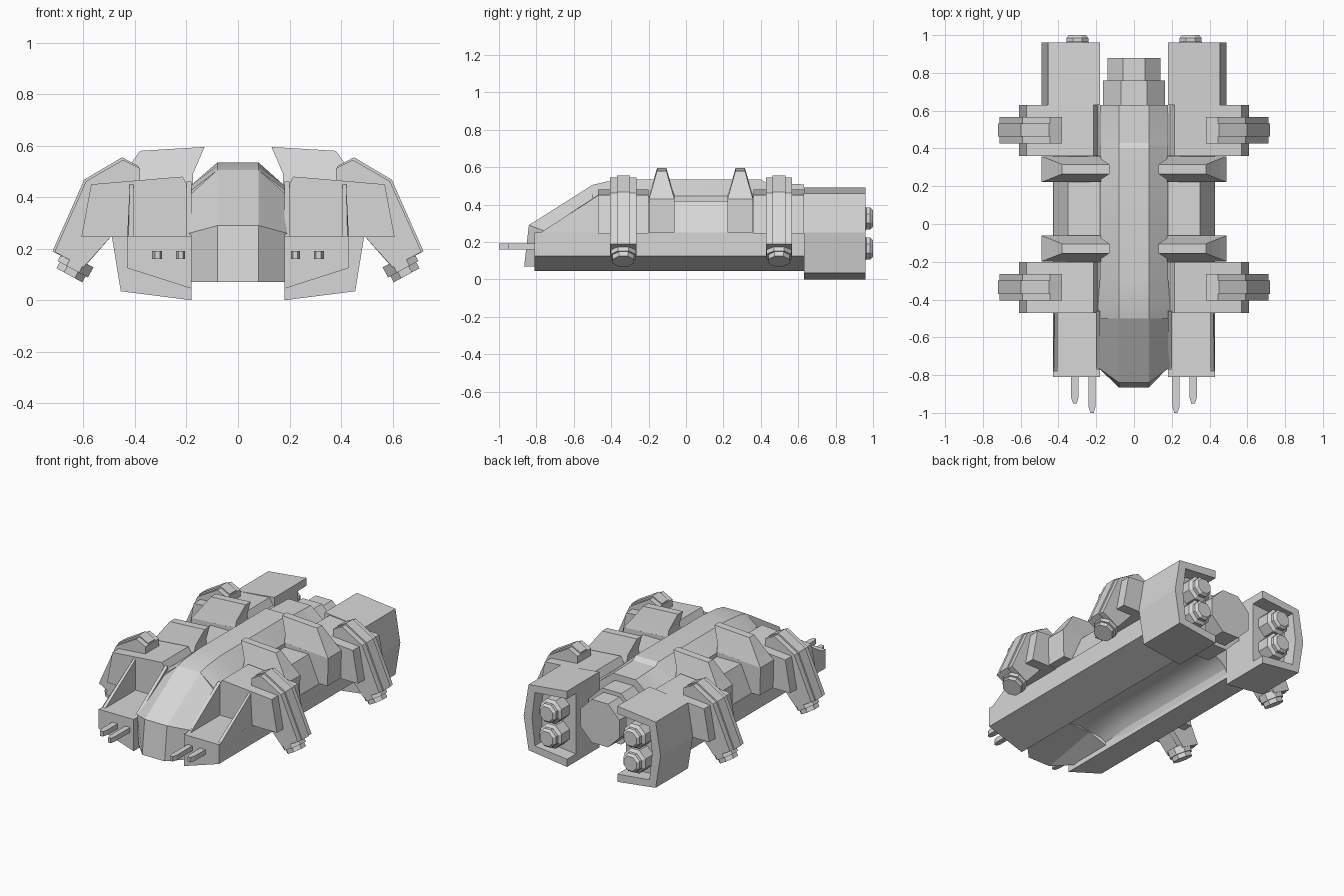
import bpy, bmesh, math
from mathutils import Vector

grey = bpy.data.materials.new("hull_grey")
grey.diffuse_color = (0.68, 0.68, 0.68, 1)


def loft(name, rings, mirror=True):
    """Skin a list of equal-length closed rings and cap both ends."""
    bm = bmesh.new()
    vs = [[bm.verts.new(p) for p in r] for r in rings]
    n = len(rings[0])
    for a, b in zip(vs, vs[1:]):
        for i in range(n):
            j = (i + 1) % n
            bm.faces.new((a[i], a[j], b[j], b[i]))
    bm.faces.new(vs[0])
    bm.faces.new(vs[-1])
    bmesh.ops.recalc_face_normals(bm, faces=bm.faces)
    me = bpy.data.meshes.new(name)
    bm.to_mesh(me)
    bm.free()
    me.materials.append(grey)
    ob = bpy.data.objects.new(name, me)
    bpy.context.collection.objects.link(ob)
    if mirror:
        ob.modifiers.new("Mirror", 'MIRROR').use_mirror_merge = False
    return ob


def prism(name, xz, y0, y1, mirror=True):
    """Extrude an x-z outline along y."""
    return loft(name, [[(x, y, z) for x, z in xz] for y in (y0, y1)], mirror)


def side_prism(name, yz, x0, x1):
    """Extrude a y-z outline along x."""
    return loft(name, [[(x, y, z) for y, z in yz] for x in (x0, x1)])


def turned(name, start, axis, steps, n=8, mirror=True):
    """Faceted turned part: steps are (distance, radius) along the axis."""
    a = Vector(axis).normalized()
    u = Vector((0, 1, 0)) if abs(a.y) < 0.9 else Vector((1, 0, 0))
    v = a.cross(u)
    rings = []
    for d, r in steps:
        r /= math.cos(math.pi / n)
        angs = [(i + 0.5) * 2 * math.pi / n for i in range(n)]
        rings.append([Vector(start) + a * d + (u * math.cos(t) + v * math.sin(t)) * r for t in angs])
    return loft(name, rings, mirror)


# central fuselage, with an arched channel underneath
def body_ring(y, top, flat, side, shoulder, low, arch):
    half = [(flat, top), (side, shoulder), (side, low)]
    pts = half + [(side * math.cos(math.pi * i / 10), low + arch * math.sin(math.pi * i / 10))
                  for i in range(1, 10)]
    pts += [(-x, z) for x, z in reversed(half)]
    return [(x, y, z) for x, z in pts]


body = loft("fuselage", [
    body_ring(-0.50, 0.505, 0.08, 0.19, 0.42, 0.07, 0.08),
    body_ring(-0.43, 0.522, 0.08, 0.19, 0.44, 0.07, 0.09),
    body_ring(-0.28, 0.535, 0.08, 0.18, 0.445, 0.07, 0.11),
    body_ring(0.40, 0.535, 0.08, 0.18, 0.445, 0.07, 0.11),
    body_ring(0.43, 0.515, 0.08, 0.18, 0.44, 0.07, 0.11),
    body_ring(0.63, 0.508, 0.08, 0.18, 0.43, 0.07, 0.11)], False)
bpy.context.view_layer.objects.active = body
body.select_set(True)
bpy.ops.object.shade_smooth_by_angle(angle=math.radians(25))
body.select_set(False)

# sloping nose: flat middle panel with swept-back cheeks
mid = [(-0.50, 0.505), (-0.84, 0.29), (-0.865, 0.07), (-0.50, 0.14)]
cheek = [(-0.47, 0.425), (-0.76, 0.26), (-0.75, 0.07), (-0.47, 0.07)]
loft("nose", [[(x, y, z) for y, z in yz]
              for x, yz in ((-0.19, cheek), (-0.08, mid), (0.08, mid), (0.19, cheek))], False)

# tail drum
turned("tail_drum", (0, 0.60, 0.30), (0, 1, 0),
       [(0, 0.165), (0.16, 0.165), (0.16, 0.14), (0.28, 0.14)], mirror=False)

# long side pods with a recessed bay at the front
prism("pod_lower", [(0.18, 0.045), (0.43, 0.125), (0.43, 0.25), (0.18, 0.25)], -0.81, 0.63)
prism("pod_upper", [(0.17, 0.25), (0.425, 0.25), (0.35, 0.42), (0.17, 0.42)], -0.25, 0.40)
side_prism("bay_inner_cheek", [(-0.78, 0.245), (-0.46, 0.46), (-0.46, 0.245)], 0.18, 0.20)
loft("bay_outer_cheek", [
    [(0.405, -0.78, 0.248), (0.43, -0.78, 0.248), (0.425, -0.775, 0.252), (0.405, -0.775, 0.252)],
    [(0.405, -0.46, 0.248), (0.43, -0.46, 0.248), (0.42, -0.46, 0.455), (0.405, -0.46, 0.455)]])

# pronged guns
for x0, x1, tip in ((0.205, 0.24, -1.0), (0.295, 0.333, -0.95)):
    xm = (x0 + x1) / 2
    loft("gun_prong", [[(a, y, 0.16), (b, y, 0.16), (b, y, 0.192), (a, y, 0.192)]
                       for y, a, b in ((-0.80, x0, x1), (tip + 0.03, x0, x1), (tip, x0 + 0.008, xm + 0.008))])

# wide collars, clamp arms and feet, front and rear
collar = [(0.16, 0.245), (0.16, 0.43), (0.19, 0.435), (0.215, 0.48), (0.57, 0.45), (0.608, 0.245)]
arm = [(0.38, 0.45), (0.38, 0.512), (0.446, 0.545), (0.59, 0.462), (0.712, 0.188), (0.60, 0.128), (0.49, 0.25)]
ridge = [(0.38, 0.45), (0.385, 0.52), (0.45, 0.555), (0.597, 0.468), (0.72, 0.19), (0.60, 0.125), (0.49, 0.25)]
for nm, y0, ya in (("front", -0.47, -0.335), ("rear", 0.36, 0.497)):
    prism(nm + "_collar", collar, y0, y0 + 0.27)
    prism(nm + "_arm", arm, ya - 0.07, ya + 0.07)
    prism(nm + "_arm_ridge", ridge, ya - 0.035, ya + 0.035)
    turned(nm + "_foot", (0.62, ya, 0.16), (0.48, 0, -0.88),
           [(0, 0.067), (0.045, 0.067), (0.045, 0.057), (0.072, 0.057)])

# saddle ribs between the collars
for y in (-0.13, 0.29):
    prism("rib_base", [(0.17, 0.25), (0.485, 0.25), (0.49, 0.43), (0.17, 0.45)], y - 0.068, y + 0.068)
    loft("rib_crest", [
        [(0.175, y - 0.068, 0.45), (0.49, y - 0.068, 0.43), (0.49, y + 0.068, 0.43), (0.175, y + 0.068, 0.45)],
        [(0.175, y - 0.055, 0.49), (0.455, y - 0.055, 0.475), (0.455, y + 0.055, 0.475), (0.175, y + 0.055, 0.49)],
        [(0.13, y - 0.025, 0.595), (0.38, y - 0.025, 0.58), (0.38, y + 0.025, 0.58), (0.13, y + 0.025, 0.595)]])

# engine housings, open at the back and on the inner side
shell = [(0.18, 0.0), (0.455, 0.035), (0.49, 0.25), (0.455, 0.46), (0.18, 0.49)]
prism("engine_housing", shell, 0.63, 0.87)
prism("engine_rim", shell + [(0.18, 0.44), (0.41, 0.42), (0.43, 0.25), (0.41, 0.075), (0.18, 0.05)], 0.87, 0.96)
for z in (0.165, 0.325):
    turned("engine_nozzle", (0.30, 0.86, z), (0, 1, 0),
           [(0, 0.075), (0.09, 0.075), (0.105, 0.058), (0.125, 0.058), (0.14, 0.045)])
